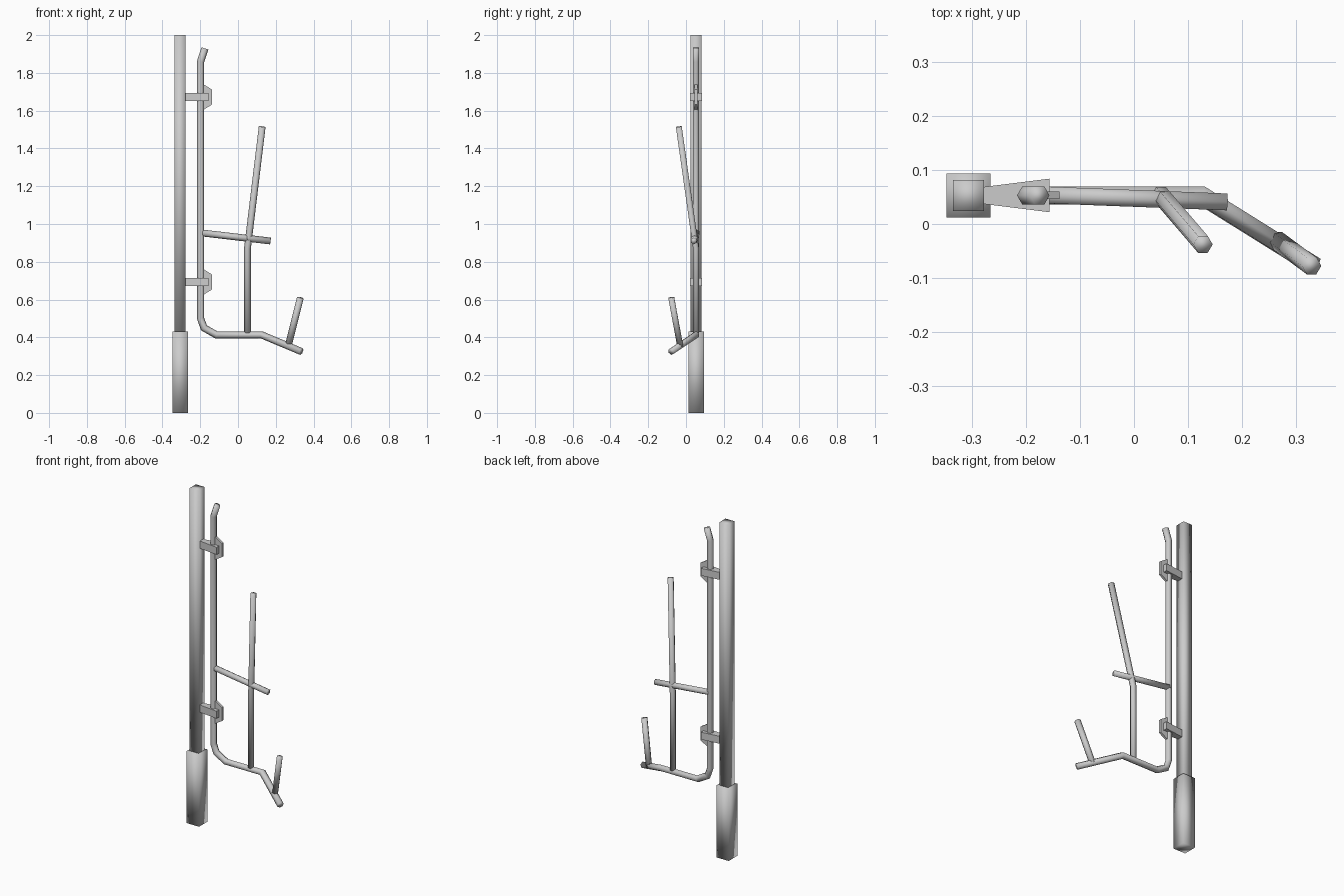
import bpy, bmesh, math
from mathutils import Vector

cube = bpy.data.objects.get("Cube")
if cube:
    bpy.data.objects.remove(cube)

grey = bpy.data.materials.new("grey metal")
grey.use_nodes = True
colour = (0.6, 0.6, 0.6, 1)
grey.diffuse_color = colour
grey.node_tree.nodes["Principled BSDF"].inputs["Base Color"].default_value = colour

Y = 0.053  # plane of the post and rail


def loft(name, rings, smooth=True):
    """Skin a list of equal rings and cap both ends."""
    bm = bmesh.new()
    rows = [[bm.verts.new(p) for p in ring] for ring in rings]
    n = len(rows[0])
    for a, b in zip(rows, rows[1:]):
        for i in range(n):
            j = (i + 1) % n
            bm.faces.new((a[i], a[j], b[j], b[i]))
    bm.faces.new(rows[0][::-1])
    bm.faces.new(rows[-1])
    bmesh.ops.recalc_face_normals(bm, faces=bm.faces)
    for f in bm.faces:
        f.smooth = smooth
    mesh = bpy.data.meshes.new(name)
    bm.to_mesh(mesh)
    bm.free()
    mesh.materials.append(grey)
    obj = bpy.data.objects.new(name, mesh)
    bpy.context.collection.objects.link(obj)
    return obj


def tube(name, points, radius=0.019, sides=6):
    """Six-sided bar along a path, mitred at the bends."""
    pts = [Vector(p) for p in points]
    dirs = [(b - a).normalized() for a, b in zip(pts, pts[1:])]
    side = dirs[0].cross(Vector((0, 1, 0))).normalized()
    up = side.cross(dirs[0])
    ring = [pts[0] + radius * (math.cos(t) * side + math.sin(t) * up)
            for t in (math.tau * i / sides for i in range(sides))]
    rings = [ring]
    for k, d in enumerate(dirs):
        # slide the ring along the bar onto the mitre plane of the next bend
        nxt = dirs[min(k + 1, len(dirs) - 1)]
        normal = (d + nxt).normalized()
        ring = [p + d * ((pts[k + 1] - p).dot(normal) / d.dot(normal)) for p in ring]
        rings.append(ring)
    return loft(name, rings)


def square_post(name, half, z0, z1):
    corners = [(-1, -1), (1, -1), (1, 1), (-1, 1)]
    return loft(name, [[(-0.307 + half * a, Y + half * b, z) for a, b in corners]
                       for z in (z0, z1)])


# Post and its thicker foot
square_post("post_foot", 0.041, 0, 0.43)
square_post("post", 0.029, 0.42, 2)

# Main bent rail
tube("main_rail", [(-0.175, Y, 1.93), (-0.198, Y, 1.86), (-0.198, Y, 0.5),
                   (-0.18, Y, 0.45), (-0.115, Y, 0.413), (0.125, Y, 0.413),
                   (0.335, -0.078, 0.325)])

# Upright prongs and crossbar
tube("tall_prong", [(0.05, Y, 0.41), (0.05, Y, 0.87), (0.128, -0.038, 1.515)], 0.018)
tube("short_prong", [(0.265, -0.03, 0.35), (0.33, -0.078, 0.61)], 0.018)
tube("crossbar", [(-0.195, 0.055, 0.953), (0.172, 0.041, 0.91)], 0.018)

# Wedge brackets and tapered gripping plates
for label, z in (("lower", 0.693), ("upper", 1.672)):
    wedge = [(-0.285, -0.015), (-0.157, -0.031), (-0.157, 0.031), (-0.285, 0.015)]
    loft(label + "_bracket", [[(x, Y + y, z + h) for x, y in wedge]
                              for h in (-0.022, 0.022)], False)
    plate = [(-0.19, -0.072), (-0.138, -0.04), (-0.138, 0.04), (-0.19, 0.072)]
    loft(label + "_plate", [[(x, Y + t, z + h) for x, h in plate]
                            for t in (-0.007, 0.007)], False)
